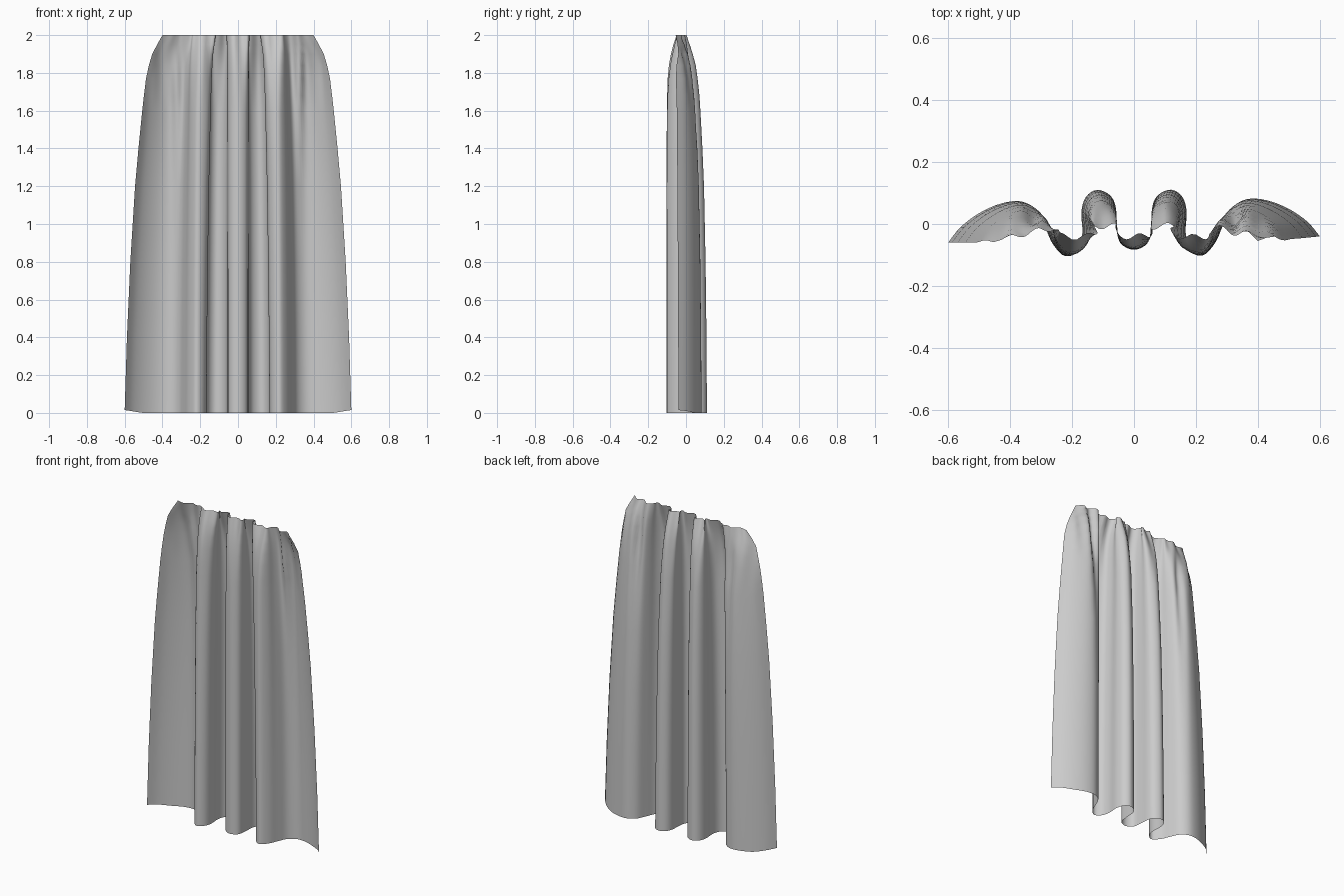
import bpy
from math import exp, pi, sin
from mathutils import Vector

if "Cube" in bpy.data.objects:
    bpy.data.objects.remove(bpy.data.objects["Cube"])

# Left half of the fold line, edge to centre: hem x, hem y, heading x, heading y
HALF = [
    (-.60, -.060, -.400, -.045), (-.56, -.010, -.372, -.034),
    (-.50, .035, -.345, -.028), (-.43, .066, -.322, -.020),
    (-.365, .073, -.300, -.014), (-.315, .045, -.265, -.016),
    (-.287, -.01, -.245, -.024), (-.262, -.065, -.236, -.038),
    (-.222, -.104, -.200, -.042), (-.183, -.080, -.135, -.036),
    (-.167, -.030, -.118, -.022), (-.170, .040, -.128, -.008),
    (-.155, .088, -.115, -.006), (-.120, .110, -.095, -.008),
    (-.080, .095, -.075, -.008), (-.060, .060, -.055, -.010),
    (-.055, .000, -.060, -.020), (-.045, -.060, -.045, -.040),
    (0, -.083, 0, -.038),
]
# Height, share of hem x spread, share of front depth, of back depth, small side pleat
LEVELS = [
    (2.0, 0, 0, 0, .2), (1.95, .14, .27, .16, .4), (1.9, .27, .5, .31, .6),
    (1.84, .36, .7, .45, .8), (1.77, .435, .84, .55, .9), (1.68, .49, .92, .65, .75),
    (1.6, .535, .95, .71, .6), (1.4, .635, .98, .80, .3), (1.2, .725, 1, .87, .12),
    (.8, .85, 1, .94, 0), (.4, .94, 1, .98, 0), (0, 1, 1, 1, 0),
]


def smooth_line(pts, steps=4):
    """Catmull-Rom curve through the points."""
    out = []
    for i in range(len(pts) - 1):
        a, b = pts[max(i - 1, 0)], pts[i]
        c, d = pts[i + 1], pts[min(i + 2, len(pts) - 1)]
        for s in range(steps):
            t = s / steps
            out.append(.5 * (2 * b + (c - a) * t + (2 * a - 5 * b + 4 * c - d) * t * t
                             + (3 * b - a - 3 * c + d) * t ** 3))
    return out + [pts[-1]]


full = HALF + [(-a, b, -c, d) for a, b, c, d in reversed(HALF[:-1])]

# Loft the fold line from heading to hem
verts, faces = [], []
for z, u, front, back, side in LEVELS:
    line = []
    for hx, hy, tx, ty in full:
        x = tx + (hx - tx) * u
        y = ty + (hy - ty) * (back if hy > ty else front)
        y += .02 * u * max(0, hx / .6) ** 2          # right edge hangs further back
        lift = .015 * max(0, (abs(hx) - .5) / .1) if z == 0 else 0
        line.append(Vector((x, y, z + lift)))
    row = smooth_line(line)
    # Gathered heading: small pleats that fade out below the top
    gather = max(0, (z - 1.6) / .4)
    for p in row:
        p.y += .010 * gather * sin(2 * pi * p.x / .085)
        p.y -= .040 * side * exp(-((abs(p.x) - .325) / .026) ** 2)
    n = len(row)
    verts += row
for r in range(len(LEVELS) - 1):
    for i in range(n - 1):
        a = r * n + i
        faces.append((a, a + n, a + n + 1, a + 1))

mesh = bpy.data.meshes.new("curtain")
mesh.from_pydata(verts, [], faces)
curtain = bpy.data.objects.new("curtain", mesh)
bpy.context.collection.objects.link(curtain)
for p in mesh.polygons:
    p.use_smooth = True
